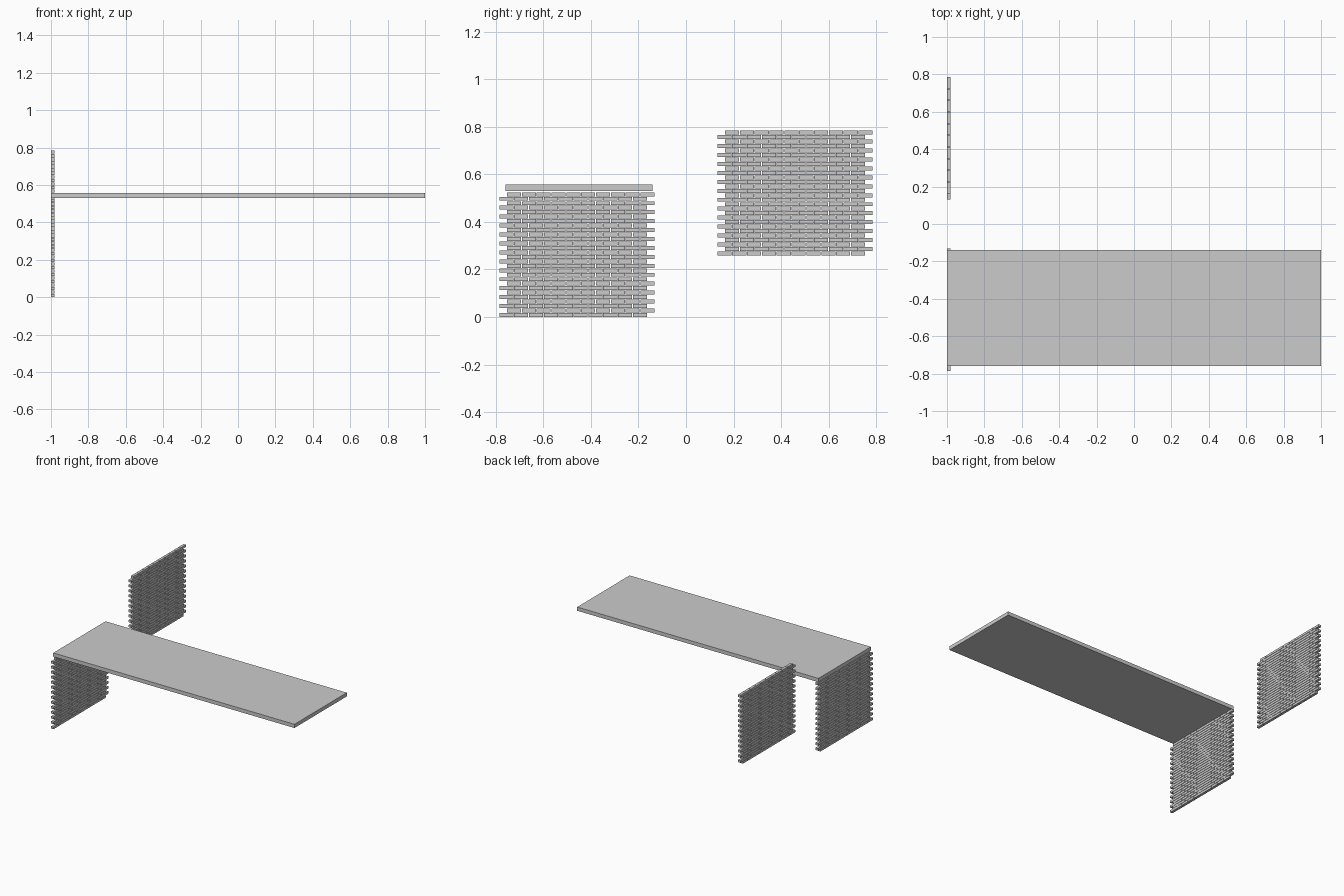
import bpy, bmesh
from mathutils import Matrix, Vector

if "Cube" in bpy.data.objects:
    bpy.data.objects.remove(bpy.data.objects["Cube"])

BRICK = Vector((0.02, 0.0592, 0.0166))   # thickness, length, height
PITCH_Y, PITCH_Z = 0.0624, 0.0188
STAGGER = 0.032


def add_box(bm, lo, size):
    centre = Vector(lo) + Vector(size) / 2
    m = Matrix.Translation(centre) @ Matrix.Diagonal((*size, 1.0))
    bmesh.ops.create_cube(bm, size=1.0, matrix=m)


def make_object(name, boxes, location):
    bm = bmesh.new()
    for lo, size in boxes:
        add_box(bm, lo, size)
    mesh = bpy.data.meshes.new(name)
    bm.to_mesh(mesh)
    bm.free()
    ob = bpy.data.objects.new(name, mesh)
    ob.location = location
    bpy.context.collection.objects.link(ob)
    return ob


def add_array(ob, name, count, offset):
    mod = ob.modifiers.new(name, 'ARRAY')
    mod.count = count
    mod.use_relative_offset = False
    mod.use_constant_offset = True
    mod.constant_offset_displace = offset


# Brick panel: one staggered pair of bricks, repeated along the row and upward
def brick_panel(name, y, z):
    ob = make_object(name, [((0, 0, 0), BRICK),
                            ((0, STAGGER, PITCH_Z), BRICK)], (-1.0, y, z))
    add_array(ob, "bricks_in_row", 10, (0, PITCH_Y, 0))
    add_array(ob, "courses", 14, (0, 0, 2 * PITCH_Z))
    return ob


brick_panel("supporting_brick_wall", -0.785, 0.0)
brick_panel("rear_brick_wall", 0.132, 0.259)

# Long flat slab resting on the supporting wall
make_object("slab", [((0, 0, 0), (2.0, 0.62, 0.028))], (-1.0, -0.76, 0.529))
